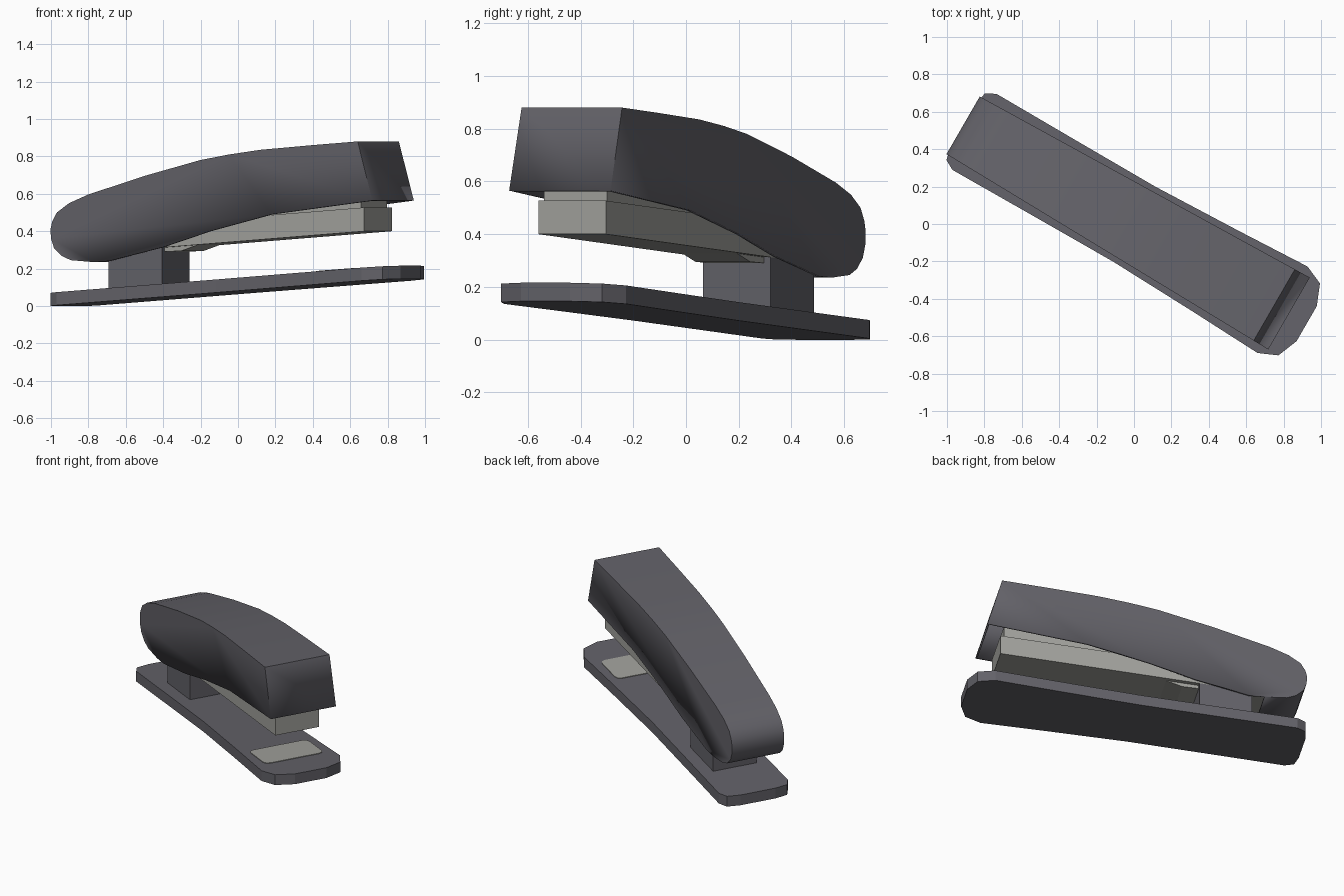
import bpy, bmesh, math
from mathutils import Matrix

if "Cube" in bpy.data.objects:
    bpy.data.objects.remove(bpy.data.objects["Cube"])

TURN = Matrix.Rotation(math.radians(-30), 4, 'Z')   # whole stapler is turned
SLOPE = 0.069                                       # base and magazine rise to the front


def material(name, rgb):
    m = bpy.data.materials.new(name)
    m.diffuse_color = (*rgb, 1)
    m.use_nodes = True
    m.node_tree.nodes["Principled BSDF"].inputs["Base Color"].default_value = m.diffuse_color
    return m


DARK = material("dark_grey_plastic", (0.125, 0.122, 0.14))
METAL = material("light_metal", (0.36, 0.36, 0.335))


def finish(bm, name, mat, smooth=False):
    bmesh.ops.recalc_face_normals(bm, faces=bm.faces)
    me = bpy.data.meshes.new(name)
    bm.to_mesh(me)
    bm.free()
    me.materials.append(mat)
    ob = bpy.data.objects.new(name, me)
    bpy.context.collection.objects.link(ob)
    ob.matrix_world = TURN
    if smooth:
        bpy.ops.object.select_all(action='DESELECT')
        ob.select_set(True)
        bpy.context.view_layer.objects.active = ob
        bpy.ops.object.shade_smooth_by_angle(angle=math.radians(30))
    return ob


def side_prism(name, profile, half, mat, open_from=None, smooth=False):
    """Extrude a side profile (length, height) across the width; half(s) gives the half width."""
    bm = bmesh.new()
    near = [bm.verts.new((s, -half(s), z)) for s, z in profile]
    far = [bm.verts.new((s, half(s), z)) for s, z in profile]
    n = len(profile)
    bm.faces.new(near)
    bm.faces.new(far[::-1])
    faces = []
    for i in range(n):
        j = (i + 1) % n
        faces.append(bm.faces.new((near[j], near[i], far[i], far[j])))
    bmesh.ops.recalc_face_normals(bm, faces=bm.faces)
    if open_from is not None:
        bmesh.ops.delete(bm, geom=faces[open_from:-1], context='FACES_ONLY')
    return finish(bm, name, mat, smooth)


def flat_slab(name, half_outline, z0, thick, mat):
    """Slab from a mirrored plan outline, lying on the sloped plane."""
    pts = half_outline + [(s, -t) for s, t in reversed(half_outline)]
    bm = bmesh.new()
    rings = [[bm.verts.new((s, t, z0 + h + SLOPE * (s + 1.045))) for s, t in pts]
             for h in (0, thick)]
    bm.faces.new(rings[0])
    bm.faces.new(rings[1])
    for i in range(len(pts)):
        j = (i + 1) % len(pts)
        bm.faces.new((rings[0][i], rings[0][j], rings[1][j], rings[1][i]))
    return finish(bm, name, mat)


# Base plate with slight waist and chamfered corners
flat_slab("base", [(-1.055, 0.12), (-1.04, 0.205), (-0.985, 0.235), (-0.5, 0.232),
                   (0.0, 0.23), (0.5, 0.248), (0.917, 0.267), (1.02, 0.222), (1.066, 0.108)],
          0.0, 0.07, DARK)

# Anvil plate on the base
flat_slab("anvil_plate", [(0.58, 0.165), (0.59, 0.19), (0.615, 0.2),
                          (0.795, 0.2), (0.82, 0.19), (0.83, 0.165)], 0.068, 0.006, METAL)

# Hollow top cover: top edge, rounded back, then the open underside
cover_profile = [(0.866, 0.88), (0.58, 0.86), (0.256, 0.835), (0.06, 0.81), (-0.119, 0.78),
                 (-0.47, 0.695), (-0.822, 0.595), (-0.939, 0.55), (-1.015, 0.5),
                 (-1.045, 0.45), (-1.055, 0.41), (-1.052, 0.36), (-1.033, 0.31),
                 (-0.986, 0.268), (-0.928, 0.245), (-0.787, 0.235), (-0.693, 0.24),
                 (-0.353, 0.315), (-0.06, 0.4), (0.327, 0.49), (0.957, 0.565)]
cover = side_prism("top_cover", cover_profile, lambda s: 0.201 + 0.022 * s, DARK,
                   open_from=15, smooth=True)
wall = cover.modifiers.new("wall", 'SOLIDIFY')
wall.thickness = 0.016
wall.offset = -1


def mag_z(s):
    return 0.40 + 0.07 * (s - 0.864)


# Staple magazine and the rail above it
side_prism("magazine", [(-0.85, mag_z(-0.85)), (0.864, mag_z(0.864)),
                        (0.864, mag_z(0.864) + 0.127), (-0.85, mag_z(-0.85) + 0.127)],
           lambda s: 0.148, METAL)
side_prism("staple_rail", [(-0.6, 0.4), (0.84, 0.52), (0.84, 0.6), (-0.6, 0.48)],
           lambda s: 0.138, METAL)

# Hinge post joining base and cover, with a small tab under the magazine
side_prism("hinge_post", [(-0.715, 0.06), (-0.385, 0.08), (-0.385, 0.318), (-0.715, 0.3)],
           lambda s: 0.148, DARK)
side_prism("spring_tab", [(-0.39, 0.29), (-0.28, 0.295), (-0.17, 0.33), (-0.39, 0.32)],
           lambda s: 0.12, METAL)
